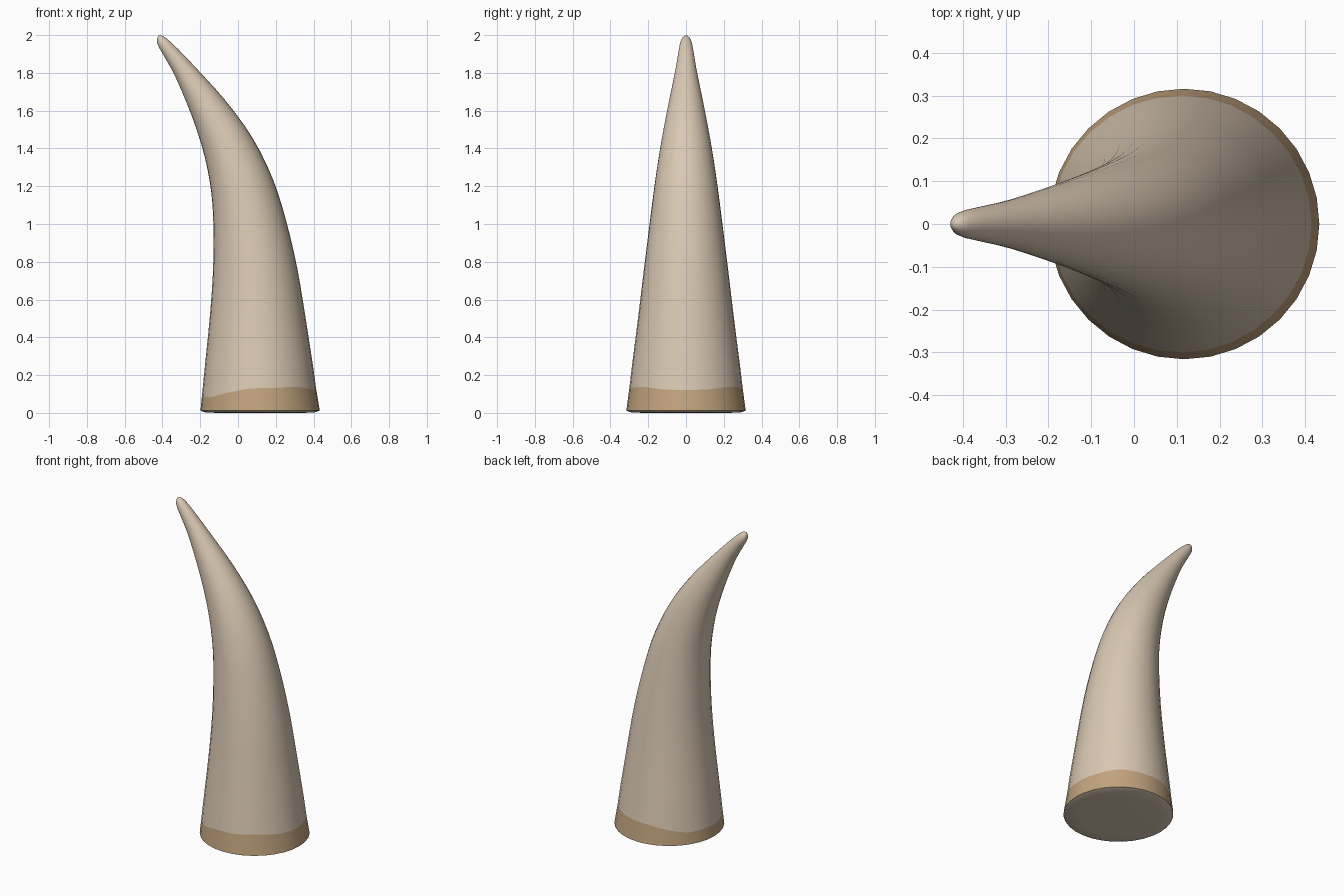
import bpy, bmesh, math
from mathutils import Vector

if "Cube" in bpy.data.objects:
    bpy.data.objects.remove(bpy.data.objects["Cube"])

N = 32

def material(name, rgb):
    m = bpy.data.materials.new(name)
    m.diffuse_color = (*rgb, 1)
    m.use_nodes = True
    m.node_tree.nodes["Principled BSDF"].inputs["Base Color"].default_value = m.diffuse_color
    return m

cream = material("cream_horn", (0.70, 0.58, 0.45))
tan = material("tan_base_band", (0.54, 0.37, 0.21))

# Spine of the horn: x, z, radius
spine = [Vector(p) for p in [
    (0.117, 0.012, 0.317), (0.110, 0.25, 0.286), (0.103, 0.50, 0.254),
    (0.090, 0.75, 0.224), (0.061, 1.00, 0.193), (0.021, 1.20, 0.167),
    (-0.048, 1.40, 0.137), (-0.150, 1.60, 0.100), (-0.277, 1.80, 0.059),
    (-0.350, 1.90, 0.042), (-0.390, 1.95, 0.033)]]

def catmull(a, b, c, d, t):
    return 0.5 * (2 * b + (c - a) * t + (2 * a - 5 * b + 4 * c - d) * t * t
                  + (3 * b - a - 3 * c + d) * t ** 3)

# Smooth path from the second spine point to the tip
path = []
for i in range(1, len(spine) - 1):
    nxt = spine[min(i + 2, len(spine) - 1)]
    path += [catmull(spine[i - 1], spine[i], spine[i + 1], nxt, k / 3) for k in range(3)]
path += [spine[-1], Vector((-0.405, 1.971, 0.027)),
         Vector((-0.413, 1.985, 0.019)), Vector((-0.418, 1.993, 0.010))]

# Wavy top of the base band: angle away from +x (degrees), height
wave = [(0, 0.12), (25, 0.125), (50, 0.14), (75, 0.132), (100, 0.13),
        (125, 0.105), (150, 0.08), (165, 0.088), (180, 0.08)]

def band_height(a):
    d = abs(math.degrees(math.atan2(math.sin(a), math.cos(a))))
    for (a0, h0), (a1, h1) in zip(wave, wave[1:]):
        if d <= a1 + 1e-6:
            return h0 + (h1 - h0) * (d - a0) / (a1 - a0)
    return wave[-1][1]

bm = bmesh.new()
angles = [2 * math.pi * i / N for i in range(N)]

def ring(fn):
    return [bm.verts.new(fn(a)) for a in angles]

def flat_ring(z, r):
    return ring(lambda a: (0.117 + r * math.cos(a), r * math.sin(a), z))

def band_point(a):
    h = band_height(a)
    r = 0.317 - 0.13 * h
    return (0.117 - 0.03 * h + r * math.cos(a), r * math.sin(a), h)

# Rounded bottom, painted band, then rings square to the spine
rings = [flat_ring(0.0, 0.23), flat_ring(0.003, 0.29), flat_ring(0.012, 0.316), ring(band_point)]
for i, p in enumerate(path):
    before = path[i - 1] if i else spine[0]
    after = path[min(i + 1, len(path) - 1)]
    t = Vector((after.x - before.x, after.y - before.y)).normalized()
    rings.append(ring(lambda a: (p.x + p.z * math.cos(a) * t.y, p.z * math.sin(a),
                                 p.y - p.z * math.cos(a) * t.x)))

for k, (lo, hi) in enumerate(zip(rings, rings[1:])):
    for i in range(N):
        j = (i + 1) % N
        f = bm.faces.new((lo[i], lo[j], hi[j], hi[i]))
        f.material_index = 1 if k == 2 else 0
bm.faces.new(rings[0][::-1])
tip = bm.verts.new((-0.421, 0, 1.998))
for i in range(N):
    bm.faces.new((rings[-1][i], rings[-1][(i + 1) % N], tip))
bmesh.ops.recalc_face_normals(bm, faces=bm.faces)

mesh = bpy.data.meshes.new("horn")
bm.to_mesh(mesh)
bm.free()
mesh.materials.append(cream)
mesh.materials.append(tan)
horn = bpy.data.objects.new("horn", mesh)
bpy.context.collection.objects.link(horn)
bpy.context.view_layer.objects.active = horn
horn.select_set(True)
bpy.ops.object.shade_smooth_by_angle(angle=math.radians(45))
